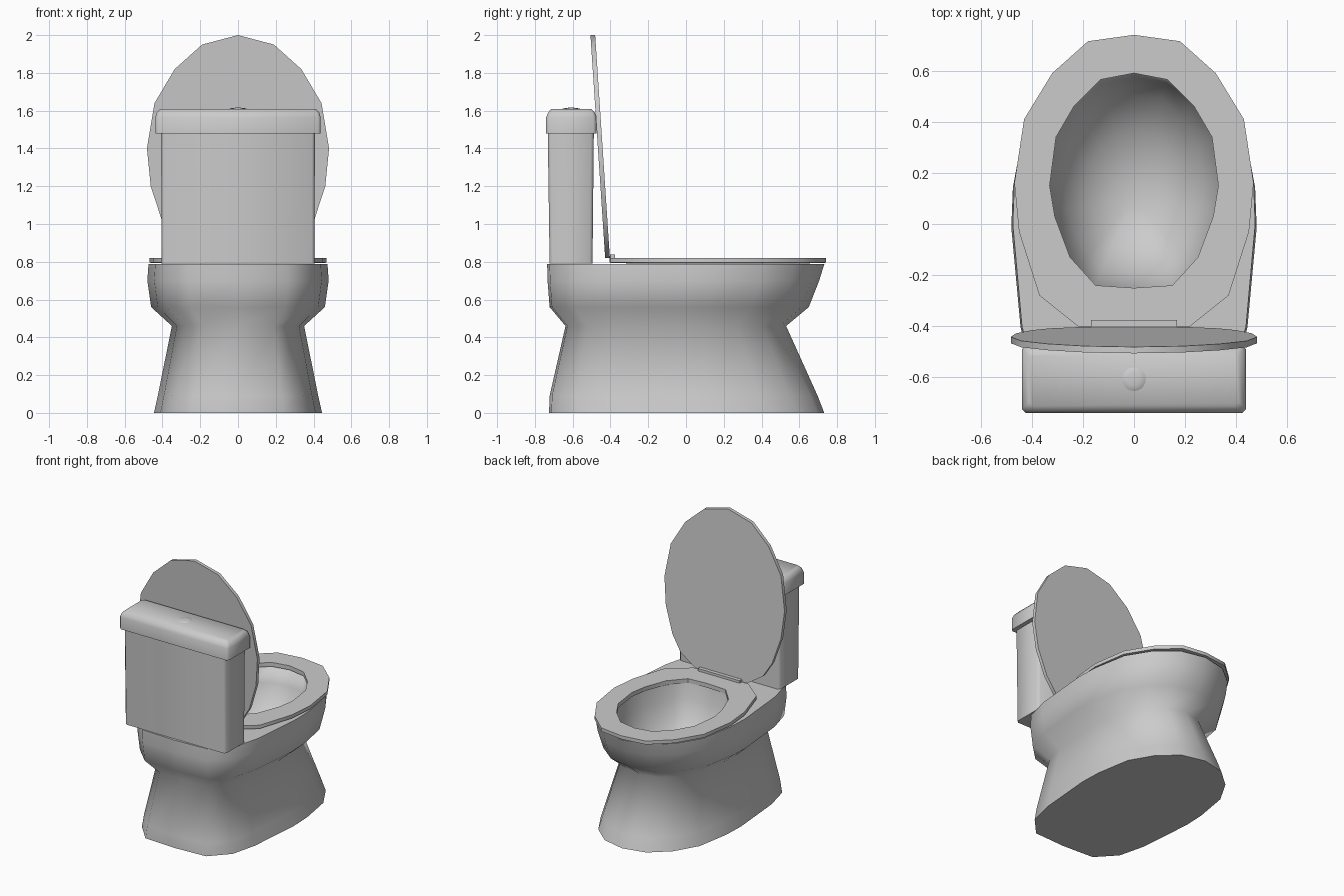
import bpy, bmesh
from math import sin, cos, pi, radians

if "Cube" in bpy.data.objects:
    bpy.data.objects.remove(bpy.data.objects["Cube"])


def loft(name, rings, caps=(True, True), closed=False, angle=40):
    """Skin a list of equal-count point rings into one mesh."""
    bm = bmesh.new()
    vr = [[bm.verts.new(p) for p in r] for r in rings]
    pairs = list(zip(vr, vr[1:])) + ([(vr[-1], vr[0])] if closed else [])
    for a, b in pairs:
        n = len(a)
        for i in range(n):
            j = (i + 1) % n
            bm.faces.new((a[i], a[j], b[j], b[i]))
    if not closed:
        for use, ring in zip(caps, (vr[0], vr[-1])):
            if use:
                bm.faces.new(ring)
    bmesh.ops.recalc_face_normals(bm, faces=bm.faces)
    mesh = bpy.data.meshes.new(name)
    bm.to_mesh(mesh)
    bm.free()
    ob = bpy.data.objects.new(name, mesh)
    bpy.context.collection.objects.link(ob)
    bpy.ops.object.select_all(action='DESELECT')
    bpy.context.view_layer.objects.active = ob
    ob.select_set(True)
    bpy.ops.object.shade_smooth_by_angle(angle=radians(angle))
    return ob


def mirrored(half):
    """Full outline from a right-hand half; points on x = 0 are not doubled."""
    return half + [(-x, y) for x, y in reversed(half) if x > 1e-6]


def at(outline, z):
    return [(x, y, z) for x, y in outline]


def rect(hx, y0, y1, z, c=0.015):
    """Rectangle with clipped corners."""
    half = [(hx - c, y0), (hx, y0 + c), (hx, y1 - c), (hx - c, y1)]
    return at(mirrored(half), z)


# Pedestal and bowl body: one footprint stretched to each height
FOOT = mirrored([(0, -.735), (.26, -.722), (.39, -.59), (.44, -.4), (.476, 0),
                 (.47, .16), (.425, .41), (.32, .58), (.18, .695), (0, .735)])


def foot(hx, y0, y1, z):
    return [(x / .476 * hx, y0 + (y + .735) / 1.47 * (y1 - y0), z) for x, y in FOOT]


HOLE = mirrored([(0, -.25), (.15, -.235), (.215, -.17), (.27, -.08), (.315, .05),
                 (.332, .17), (.305, .34), (.235, .47), (.13, .565), (0, .59)])


def bowl(s, z, cy=.1):
    return [(x * s, cy + (y - cy) * s, z) for x, y in HOLE]


loft("bowl_body", [
    foot(.445, -.725, .732, 0), foot(.425, -.722, .697, .09),
    foot(.35, -.638, .53, .46), foot(.46, -.722, .65, .56),
    foot(.48, -.733, .705, .7), foot(.474, -.735, .732, .787),
    bowl(1.03, .787), bowl(.97, .68), bowl(.83, .56), bowl(.55, .45), bowl(.2, .4)],
    angle=75)

# Seat ring
OUTER = mirrored([(0, -.405), (.22, -.4), (.37, -.28), (.45, -.03), (.468, .16),
                  (.43, .41), (.32, .59), (.18, .715), (0, .74)])
INNER = mirrored([(0, -.25), (.15, -.24), (.25, -.13), (.31, .03), (.33, .15),
                  (.305, .34), (.235, .46), (.13, .565), (0, .59)])
loft("seat", [at(OUTER, .795), at(OUTER, .82), at(INNER, .82), at(INNER, .79)],
     closed=True, angle=35)

# Raised lid, leaning back against the tank
LID = mirrored([(.21, .82), (.33, .9), (.4, 1.01), (.462, 1.2), (.482, 1.4),
                (.442, 1.64), (.335, 1.82), (.19, 1.95), (0, 2)])


def lid_ring(offset):
    return [(x, offset - (z - .82) * .066, z) for x, z in LID]


loft("lid", [lid_ring(-.428), lid_ring(-.403)], angle=35)

# Hinge bar
loft("hinge", [rect(.168, -.402, -.375, .81, .002), rect(.168, -.402, -.375, .838, .002)])

# Tank, its cover and flush button
loft("tank", [rect(.405, -.722, -.495, .79), rect(.407, -.732, -.488, 1.49)], angle=50)
loft("tank_cover", [rect(.438, -.74, -.475, 1.48), rect(.438, -.74, -.475, 1.565),
                    rect(.43, -.73, -.483, 1.59), rect(.41, -.712, -.503, 1.61)], angle=60)


def disc(r, z):
    return [(r * cos(i * pi / 10), -.607 + r * sin(i * pi / 10), z) for i in range(20)]


loft("flush_button", [disc(.052, 1.605), disc(.045, 1.611), disc(.025, 1.615),
                      disc(.006, 1.616)])
